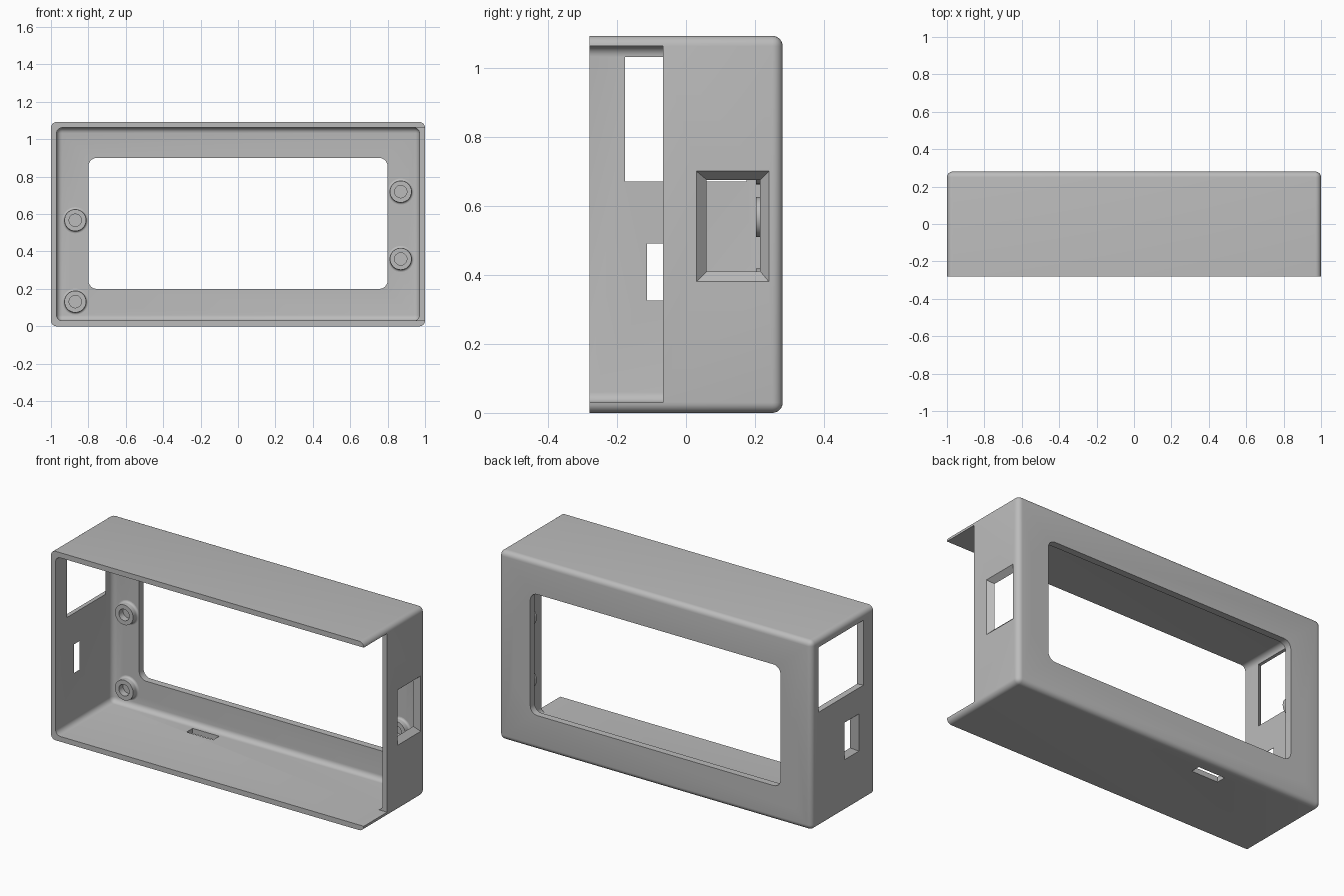
import bpy, bmesh, math
from mathutils import Vector

cube = bpy.data.objects.get("Cube")
if cube:
    bpy.data.objects.remove(cube, do_unlink=True)

W, D, H, T = 1.0, 0.28, 1.092, 0.03   # half width, half depth, height, wall
BACK = 0.24                           # inner face of the back panel

gray = bpy.data.materials.new("light gray plastic")
gray.use_nodes = True
COLOR = (0.5, 0.5, 0.5, 1)
gray.diffuse_color = COLOR
gray.node_tree.nodes["Principled BSDF"].inputs["Base Color"].default_value = COLOR


def make(name, bm):
    bmesh.ops.recalc_face_normals(bm, faces=bm.faces)
    mesh = bpy.data.meshes.new(name)
    bm.to_mesh(mesh)
    bm.free()
    mesh.materials.append(gray)
    ob = bpy.data.objects.new(name, mesh)
    bpy.context.collection.objects.link(ob)
    return ob


def box(name, lo, hi, radius=0, rule=None):
    """Box between two corners; edges accepted by the rule are rounded."""
    bm = bmesh.new()
    bmesh.ops.create_cube(bm, size=1)
    lo, hi = Vector(lo), Vector(hi)
    for v in bm.verts:
        v.co = (lo + hi) / 2 + v.co * (hi - lo)
    if radius:
        edges = [e for e in bm.edges if rule(e, lo)]
        bmesh.ops.bevel(bm, geom=edges, offset=radius, segments=6,
                        profile=0.5, affect='EDGES')
    return make(name, bm)


def not_front(e, lo):
    return any(v.co.y > lo.y + 0.001 for v in e.verts)


def along_y(e, lo):
    return abs(e.verts[0].co.y - e.verts[1].co.y) > 0.001


def flared(name, side, inner, outer):
    """Side opening cutter, inner and outer given as y0, y1, z0, z1."""
    bm = bmesh.new()
    for t in (-0.4, 1.4):
        y0, y1, z0, z1 = [a + (b - a) * t for a, b in zip(inner, outer)]
        for y in (y0, y1):
            for z in (z0, z1):
                bm.verts.new((side * (W - T + T * t), y, z))
    bmesh.ops.convex_hull(bm, input=bm.verts)
    return make(name, bm)


def lathe(name, profile, x, z):
    """Closed profile of (radius, y) turned about a y axis at x, z."""
    bm = bmesh.new()
    n = 40
    rings = [[bm.verts.new((x + r * math.cos(k * math.tau / n), y,
                            z + r * math.sin(k * math.tau / n)))
              for k in range(n)] for r, y in profile]
    for i, a in enumerate(rings):
        b = rings[(i + 1) % len(rings)]
        for k in range(n):
            m = (k + 1) % n
            bm.faces.new((a[k], a[m], b[m], b[k]))
    return make(name, bm)


def drill(name, x, z, r):
    bm = bmesh.new()
    bmesh.ops.create_cone(bm, cap_ends=True, segments=40, radius1=r, radius2=r, depth=0.2)
    for v in bm.verts:
        v.co = (x + v.co.x, D + v.co.z, z + v.co.y)
    return make(name, bm)


def cut(target, cutter):
    mod = target.modifiers.new("cut", 'BOOLEAN')
    mod.operation, mod.solver, mod.object = 'DIFFERENCE', 'EXACT', cutter
    bpy.context.view_layer.objects.active = target
    bpy.ops.object.modifier_apply(modifier=mod.name)
    bpy.data.objects.remove(cutter, do_unlink=True)


def smooth(ob):
    bpy.ops.object.select_all(action='DESELECT')
    ob.select_set(True)
    bpy.context.view_layer.objects.active = ob
    bpy.ops.object.shade_smooth_by_angle(angle=math.radians(30))


# Housing shell, open at the front
shell = box("housing", (-W, -D, 0), (W, D, H), 0.03, not_front)
cut(shell, box("cavity", (T - W, -D - 0.2, T), (W - T, BACK, H - T), 0.03, not_front))

# Display window in the back panel
cut(shell, box("display_window", (-0.8, 0.1, 0.2), (0.8, 0.4, 0.9), 0.045, along_y))

# Front part of the left wall is cut away
cut(shell, box("wall_notch", (0.93, -0.4, T), (1.1, -0.067, H - T)))

# Flared openings in the side walls
cut(shell, flared("socket_opening", 1, (0.06, 0.215, 0.41, 0.675), (0.03, 0.24, 0.38, 0.70)))
cut(shell, flared("large_port", -1, (-0.177, 0.175, 0.67, 1.03), (-0.194, 0.217, 0.665, 1.04)))
cut(shell, flared("small_port", -1, (-0.113, -0.06, 0.325, 0.49), (-0.15, -0.02, 0.30, 0.515)))

# Slot in the floor
cut(shell, box("floor_slot", (-0.43, 0.145, -0.1), (-0.26, 0.2, 0.1)))

# Mounting bosses with through holes
HOLE, RIM, TOP, FILLET = 0.033, 0.058, 0.202, 0.012
profile = [(HOLE, BACK + 0.005), (HOLE, TOP), (RIM, TOP)]
for i in range(6):
    a = i * math.pi / 10
    profile.append((RIM + FILLET * (1 - math.cos(a)), BACK - FILLET * (1 - math.sin(a))))
profile.append((RIM + FILLET, BACK + 0.005))
spots = {"right_upper": (-0.87, 0.567), "right_lower": (-0.87, 0.132),
         "left_upper": (0.87, 0.72), "left_lower": (0.87, 0.36)}
for name, (x, z) in spots.items():
    cut(shell, drill("hole", x, z, HOLE))
    smooth(lathe(name + "_boss", profile, x, z))

smooth(shell)
